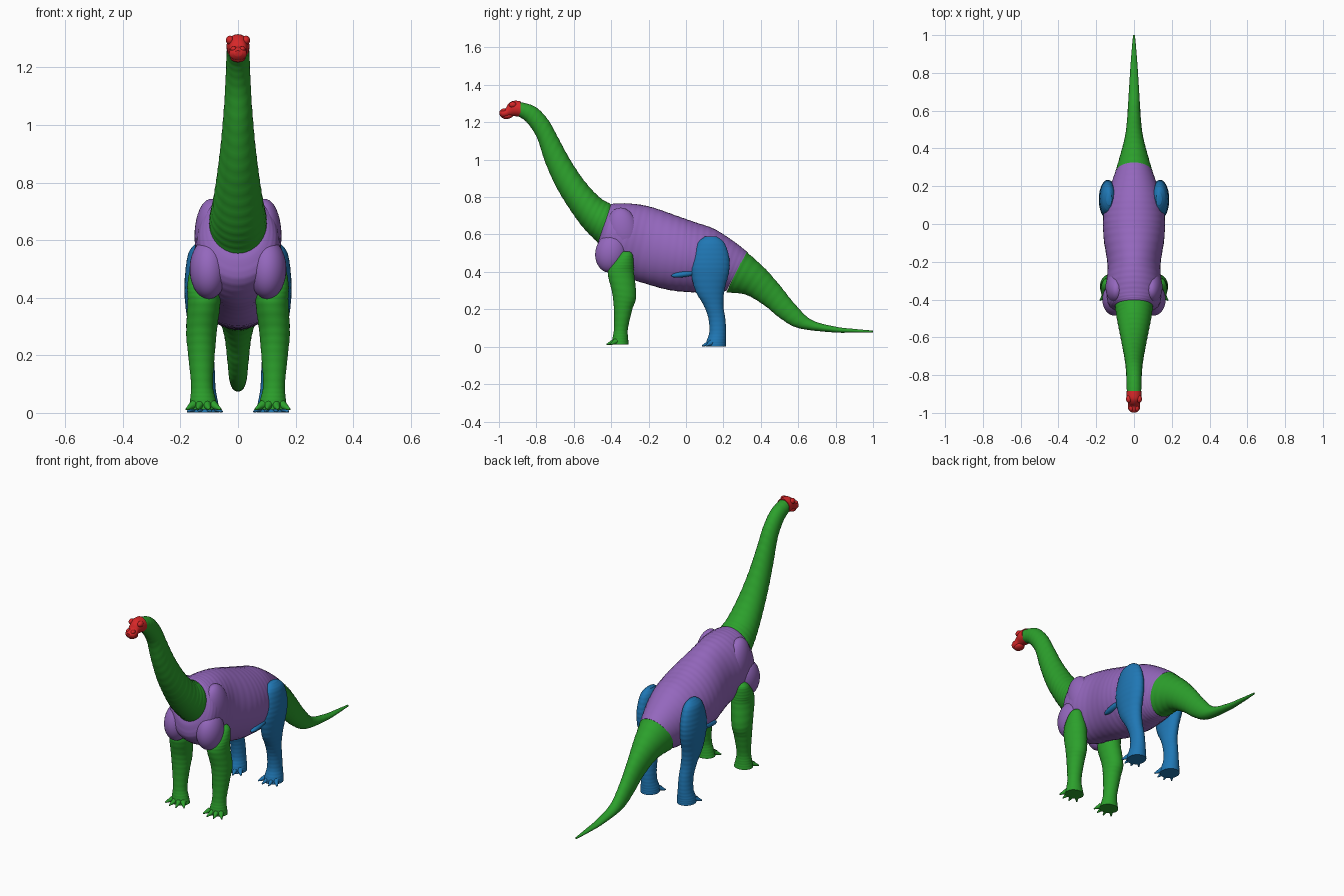
import bpy
import bmesh
import math
from mathutils import Matrix, Vector

default_cube = bpy.data.objects.get("Cube")
if default_cube:
    bpy.data.objects.remove(default_cube, do_unlink=True)


def make_material(name, colour):
    material = bpy.data.materials.new(name)
    material.use_nodes = True
    rgba = (*colour, 1.0)
    material.diffuse_color = rgba
    material.node_tree.nodes["Principled BSDF"].inputs["Base Color"].default_value = rgba
    return material


green = make_material("green skin", (0.025, 0.352, 0.025))
purple = make_material("purple skin", (0.296, 0.136, 0.509))
blue = make_material("blue skin", (0.014, 0.184, 0.456))
red = make_material("red skin", (0.672, 0.02, 0.021))

parts = []


def finish(name, bm, material):
    bmesh.ops.recalc_face_normals(bm, faces=bm.faces)
    mesh = bpy.data.meshes.new(name)
    bm.to_mesh(mesh)
    bm.free()
    mesh.materials.append(material)
    obj = bpy.data.objects.new(name, mesh)
    bpy.context.collection.objects.link(obj)
    parts.append(obj)
    return obj


def smooth_rings(rings, steps):
    """Catmull-Rom interpolation through the given rings."""
    out = []
    last = len(rings) - 1
    for i in range(last):
        a, b, c, d = (rings[max(0, min(last, i + k))] for k in (-1, 0, 1, 2))
        for s in range(steps):
            t = s / steps
            out.append([0.5 * (2 * q + (r - p) * t
                               + (2 * p - 5 * q + 4 * r - u) * t * t
                               + (3 * q - p - 3 * r + u) * t ** 3)
                        for p, q, r, u in zip(a, b, c, d)])
    out.append(list(rings[last]))
    return out


def loft(name, rings, material, side=1, wrinkle=0.0, steps=12, sides=40):
    """Skin elliptical rings: (y1, z1, y2, z2, half width, centre x).
    The two (y, z) points are opposite ends of the ring in the side plane."""
    rings = [tuple(r) + (0.0,) * (6 - len(r)) for r in rings]
    bm = bmesh.new()
    loops = []
    for i, (y1, z1, y2, z2, width, cx) in enumerate(smooth_rings(rings, steps)):
        swell = 1 + wrinkle * math.sin(i * math.pi / 2)
        mid = Vector((side * cx, (y1 + y2) / 2, (z1 + z2) / 2))
        axis = Vector((0, y1 - y2, z1 - z2)) / 2 * swell
        across = Vector((width * swell, 0, 0))
        loops.append([bm.verts.new(mid + axis * math.cos(a) + across * math.sin(a))
                      for a in (2 * math.pi * k / sides for k in range(sides))])
    for lower, upper in zip(loops, loops[1:]):
        for k in range(sides):
            n = (k + 1) % sides
            bm.faces.new((lower[k], lower[n], upper[n], upper[k]))
    bm.faces.new(loops[0])
    bm.faces.new(loops[-1])
    return finish(name, bm, material)


def blob(name, centre, radii, material, tilt=0.0):
    """Ellipsoid, tilted about x by an angle in degrees."""
    bm = bmesh.new()
    matrix = (Matrix.Translation(centre) @ Matrix.Rotation(math.radians(tilt), 4, "X")
              @ Matrix.Diagonal((*radii, 1)))
    bmesh.ops.create_uvsphere(bm, u_segments=32, v_segments=20, radius=1, matrix=matrix)
    return finish(name, bm, material)


def claw(name, base, tip, radius, material):
    """Tapered toe pointing from base to tip."""
    base, tip = Vector(base), Vector(tip)
    way = tip - base
    matrix = Matrix.Translation((base + tip) / 2) @ way.to_track_quat("Z", "Y").to_matrix().to_4x4()
    bm = bmesh.new()
    bmesh.ops.create_cone(bm, cap_ends=True, segments=12, radius1=radius,
                          radius2=radius * 0.2, depth=way.length, matrix=matrix)
    return finish(name, bm, material)


# Neck, from the back of the head into the chest
loft("neck", [
    (-.893, 1.31, -.893, 1.23, .038),
    (-.807, 1.283, -.85, 1.198, .04),
    (-.738, 1.214, -.797, 1.118, .043),
    (-.684, 1.118, -.754, .99, .049),
    (-.62, 1.0, -.695, .856, .06),
    (-.54, .882, -.62, .733, .075),
    (-.46, .797, -.545, .631, .09),
    (-.395, .757, -.475, .56, .1),
    (-.33, .7, -.42, .5, .09)], green, wrinkle=.01)

# Torso
loft("torso", [
    (-.41, .745, -.465, .57, .07),
    (-.4, .762, -.478, .52, .105),
    (-.36, .766, -.467, .45, .138),
    (-.28, .764, -.38, .385, .148),
    (-.18, .745, -.26, .35, .14),
    (-.05, .7, -.1, .305, .161),
    (.05, .665, .02, .292, .163),
    (.15, .63, .12, .289, .146),
    (.25, .567, .18, .29, .12),
    (.326, .508, .217, .3, .098)], purple, wrinkle=.004)

# Tail
loft("tail", [
    (.322, .509, .215, .29, .1),
    (.42, .42, .32, .278, .07),
    (.5, .33, .42, .22, .048),
    (.58, .23, .5, .155, .038),
    (.67, .144, .6, .1, .031),
    (.8, .107, .78, .077, .022),
    (.9, .095, .9, .075, .014),
    (1.0, .086, 1.0, .076, .005)], green, wrinkle=.01)

# Head with lower jaw and raised crest
loft("head", [
    (-.885, 1.314, -.885, 1.228, .04),
    (-.925, 1.314, -.91, 1.232, .039),
    (-.95, 1.298, -.935, 1.232, .031),
    (-.965, 1.275, -.958, 1.225, .031),
    (-.985, 1.268, -.982, 1.225, .029),
    (-.998, 1.258, -.996, 1.238, .014)], red, steps=6)
blob("lower_jaw", (0, -.955, 1.232), (.026, .03, .014), red, 8)

for side, label in ((1, "left"), (-1, "right")):
    # Brow and nostril bumps
    blob(label + "_brow", (side * .028, -.927, 1.294), (.014, .02, .016), red)
    blob(label + "_nostril", (side * .015, -.975, 1.263), (.011, .016, .01), red)

    # Shoulder blade and breast muscle
    blob(label + "_shoulder_blade", (side * .093, -.335, .615), (.058, .085, .13), purple, 12)
    blob(label + "_breast", (side * .102, -.4, .5), (.066, .085, .105), purple, -10)

    # Front leg
    loft(label + "_front_leg", [
        (-.34, .51, -.3, .51, .02, .13),
        (-.36, .49, -.285, .49, .036, .132),
        (-.4, .44, -.28, .44, .052, .124),
        (-.418, .39, -.278, .39, .057, .118),
        (-.395, .29, -.266, .27, .053, .127),
        (-.385, .2, -.287, .2, .046, .127),
        (-.385, .1, -.31, .1, .038, .125),
        (-.392, .05, -.31, .05, .044, .122),
        (-.398, .012, -.306, .012, .052, .12)], green, side, wrinkle=.008)

    # Hind leg
    loft(label + "_hind_leg", [
        (.1, .588, .165, .588, .015, .132),
        (.063, .555, .205, .555, .036, .136),
        (.036, .48, .23, .48, .046, .138),
        (.027, .4, .23, .4, .048, .137),
        (.05, .3, .205, .3, .043, .13),
        (.095, .22, .2, .22, .038, .122),
        (.12, .15, .21, .15, .036, .117),
        (.125, .08, .214, .08, .039, .116),
        (.11, .03, .214, .03, .048, .116),
        (.106, .002, .214, .002, .05, .116)], blue, side, wrinkle=.008)

    # Fold of skin in front of the thigh
    blob(label + "_flank_fold", (side * .138, -.01, .388), (.018, .07, .016), blue, 8)

    # Toes fanned across each foot
    for n, fan in enumerate((-1, -.35, .35, 1)):
        reach = .03 * (1 - abs(fan))
        for foot, x, y, z, skin in (("front", .12, -.375, .028, green),
                                    ("hind", .115, .135, .02, blue)):
            claw(f"{label}_{foot}_toe_{n + 1}",
                 (side * x + fan * .034, y - reach * .4, z),
                 (side * x + fan * .06, y - .03 - reach, z - .016), .016, skin)

# Smooth skin with crisp rims
bpy.ops.object.select_all(action="DESELECT")
for obj in parts:
    obj.select_set(True)
bpy.context.view_layer.objects.active = parts[0]
bpy.ops.object.shade_smooth_by_angle(angle=math.radians(50))
